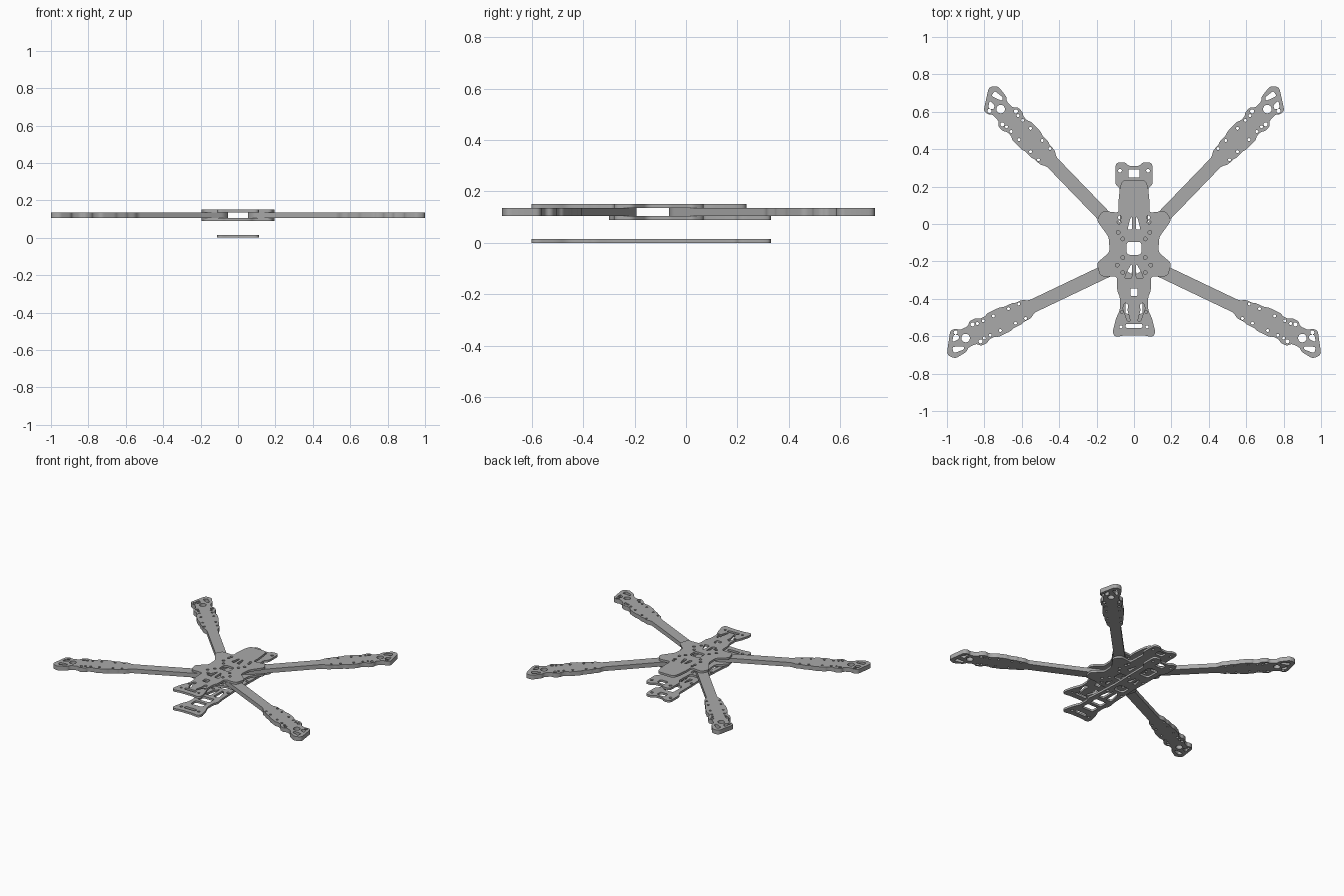
import bpy
from math import cos, sin, pi, radians
from mathutils import Vector

cube = bpy.data.objects.get("Cube")
if cube:
    bpy.data.objects.remove(cube, do_unlink=True)

grey = bpy.data.materials.new("carbon grey")
grey.use_nodes = True
colour = (0.4, 0.4, 0.4, 1)
grey.diffuse_color = colour
grey.node_tree.nodes["Principled BSDF"].inputs["Base Color"].default_value = colour


def rounded(points, radius, steps=4):
    """Replace every corner of a closed outline by a short curve."""
    result = []
    for i, p in enumerate(points):
        p = Vector(p)
        before = Vector(points[i - 1]) - p
        after = Vector(points[(i + 1) % len(points)]) - p
        a = p + before.normalized() * min(radius, before.length * 0.45)
        b = p + after.normalized() * min(radius, after.length * 0.45)
        for k in range(steps + 1):
            t = k / steps
            result.append(a * (1 - t) ** 2 + p * 2 * t * (1 - t) + b * t * t)
    return result


def circle(x, y, radius, sides=16):
    return [Vector((x + radius * cos(2 * pi * k / sides), y + radius * sin(2 * pi * k / sides)))
            for k in range(sides)]


def box(x, y, width, height, radius=0.01):
    w, h = width / 2, height / 2
    return rounded([(x - w, y - h), (x + w, y - h), (x + w, y + h), (x - w, y + h)], radius)


def flipped(outline):
    return [Vector((-p[0], p[1])) for p in outline]


def pairs(*outlines):
    """Each outline with its mirror image across the centre line."""
    return [o for outline in outlines for o in (outline, flipped(outline))]


def screw_pairs(centres, radius=0.01):
    return pairs(*[circle(x, y, radius) for x, y in centres])


def symmetric(half, radius):
    """Closed outline from its +x half."""
    return rounded(half + [(-x, y) for x, y in reversed(half)], radius)


def plate(name, outline, holes, bottom, top, place=lambda p: p):
    """Flat cut sheet with through holes."""
    curve = bpy.data.curves.new(name, "CURVE")
    curve.dimensions = "2D"
    curve.fill_mode = "BOTH"
    curve.extrude = (top - bottom) / 2
    for loop in [outline] + holes:
        spline = curve.splines.new("POLY")
        spline.points.add(len(loop) - 1)
        for point, p in zip(spline.points, loop):
            q = place(p)
            point.co = (q[0], q[1], 0, 1)
        spline.use_cyclic_u = True
    source = bpy.data.objects.new(name + "_curve", curve)
    bpy.context.collection.objects.link(source)
    bpy.context.view_layer.update()
    evaluated = source.evaluated_get(bpy.context.evaluated_depsgraph_get())
    mesh = bpy.data.meshes.new_from_object(evaluated)
    bpy.data.objects.remove(source, do_unlink=True)
    mesh.materials.clear()
    mesh.materials.append(grey)
    mesh.name = name
    part = bpy.data.objects.new(name, mesh)
    part.location.z = (top + bottom) / 2
    bpy.context.collection.objects.link(part)
    return part


# Sheet heights from the ground up
FLOOR, DECK = 0.015, 0.09
ARM_LOW, ARM_HIGH, ROOF = 0.105, 0.136, 0.151

# Shared outline pieces, listed from back to front on the +x side
tail = [(.03, .31), (.045, .33), (.09, .33), (.1, .31), (.1, .21), (.075, .19)]
hub = [(.08, .06), (.17, .07), (.2, .02), (.135, -.07), (.13, -.15),
       (.2, -.21), (.18, -.28), (.09, -.28)]
nose = [(.09, -.36), (.075, -.39), (.075, -.46), (.095, -.5), (.115, -.58), (.1, -.605), (.05, -.595)]

# Holes shared by the sheets that clamp the arms
screws = screw_pairs([(.076, .035), (.085, -.045), (.06, -.08), (.09, -.22),
                      (.06, -.26), (.06, -.18), (.08, .01)])
teardrop = rounded([(.01, .04), (.01, -.03), (.035, -.03), (.02, .03)], .01)
wedge = rounded([(.012, -.21), (.012, -.29), (.05, -.29), (.04, -.26)], .01)
centre = [box(0, -.13, .08, .07, .02)]
tail_holes = screw_pairs([(.075, .285)]) + [box(0, .27, .06, .045)]

# Top plate
slant = rounded([(.02, -.52), (.035, -.52), (.06, -.45), (.05, -.42), (.03, -.43), (.035, -.46)], .01)
plate("top_plate",
      symmetric([(.06, .235), (.075, .2), (.085, .1)] + hub + nose, .02),
      screws + centre + pairs(teardrop, wedge, slant) + screw_pairs([(.07, -.55), (.065, -.47)], .008)
      + [box(0, -.365, .04, .04), box(0, -.545, .09, .022)],
      ARM_HIGH, ROOF)

# Middle plate under the arms
plate("middle_plate",
      symmetric(tail + hub + [(.06, -.3)], .02),
      screws + centre + tail_holes + pairs(teardrop, rounded([(.012, -.2), (.012, -.27), (.04, -.25)], .01)),
      DECK, ARM_LOW)

# Bottom plate, lightened with large windows
bay = rounded([(.012, -.19), (.012, -.3), (.055, -.3), (.04, -.22)], .01)
plate("bottom_plate",
      symmetric(tail + [(.075, .06), (.07, -.1), (.08, -.3)] + nose, .02),
      centre + tail_holes + pairs(teardrop, bay) + screw_pairs([(.07, -.55), (.06, -.2), (.06, .02)])
      + [box(0, .15, .08, .11, .02), box(0, -.365, .09, .06),
         box(0, -.45, .09, .06), box(0, -.545, .09, .025)],
      0, FLOOR)

# Arm in its own frame: distance back from the tip, offset across
LENGTH = 1.06
scallops = [(.1, .068), (.115, .052), (.165, .052), (.18, .073), (.22, .073), (.235, .06),
            (.27, .06), (.285, .07), (.36, .07), (.38, .062), (.43, .062), (.445, .055),
            (.485, .055), (.515, .036), (LENGTH - .04, .036), (LENGTH, .015)]
tip = [(.068, -.072), (0, .03), (.004, .05), (.03, .075)]
arm_outline = rounded(tip + scallops + [(s, -w) for s, w in reversed(scallops)], .014, 3)
arm_holes = [circle(.125, 0, .023),
             rounded([(.032, .045), (.04, .012), (.098, .035), (.09, .052)], .012),
             rounded([(.075, -.045), (.05, -.01), (.09, -.01), (.1, -.03)], .012)]
for s in (.08, .18):
    arm_holes += [circle(s + .01, side * .05, .011) for side in ((-1, 1) if s > .1 else (-1,))]
for s in (.215, .25, .31, .4, .46):
    arm_holes += [circle(s, side * .043, .008) for side in (-1, 1)]


def arm(name, side, angle, along, tip_at, offset):
    """Lay the arm along its direction; across points away from the hub."""
    c, s = cos(radians(angle)), sin(radians(angle))

    def place(p):
        u, v = tip_at - p[0], p[1] + offset
        return (side * (u * c - v * s), along * (u * s + v * c))
    plate(name, arm_outline, arm_holes, ARM_LOW, ARM_HIGH, place)


for word, side in (("left", 1), ("right", -1)):
    arm("rear_" + word + "_arm", side, 46, 1, 1.062, -.086)
    arm("front_" + word + "_arm", side, 25.5, -1, 1.2, .163)
